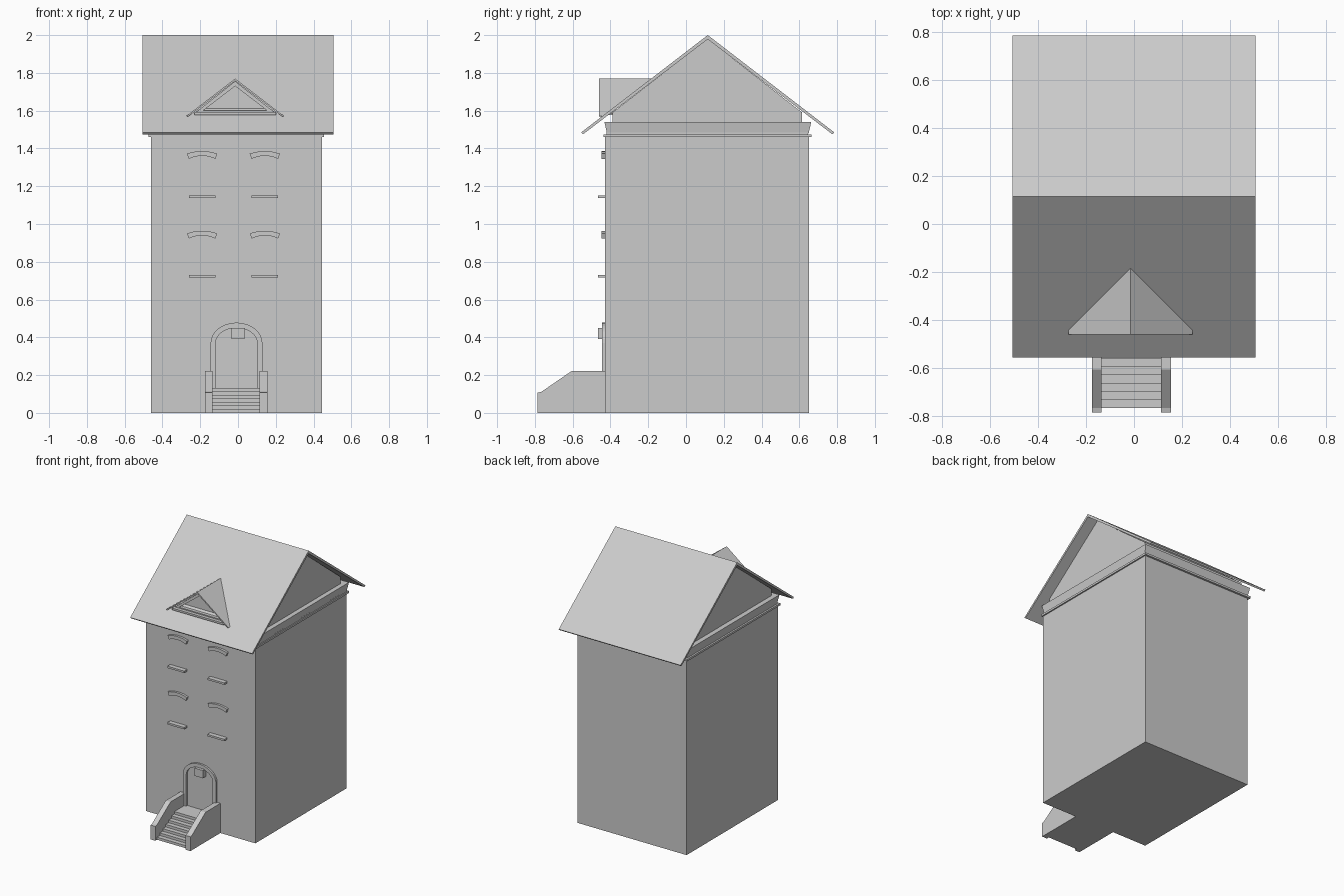
import bpy
import bmesh
import math
from mathutils import Vector

cube = bpy.data.objects.get("Cube")
if cube:
    bpy.data.objects.remove(cube, do_unlink=True)

grey = bpy.data.materials.new("plain grey")
grey.use_nodes = True
grey.diffuse_color = (0.6, 0.6, 0.6, 1)
grey.node_tree.nodes["Principled BSDF"].inputs["Base Color"].default_value = (0.6, 0.6, 0.6, 1)


def finish(name, bm):
    bmesh.ops.recalc_face_normals(bm, faces=bm.faces)
    mesh = bpy.data.meshes.new(name)
    bm.to_mesh(mesh)
    bm.free()
    mesh.materials.append(grey)
    obj = bpy.data.objects.new(name, mesh)
    bpy.context.collection.objects.link(obj)
    return obj


def place(axis, a, b, t):
    return Vector((t, a, b)) if axis == "x" else Vector((a, t, b))


def extrude(bm, face, axis, depth):
    new = bmesh.ops.extrude_face_region(bm, geom=[face] if not isinstance(face, list) else face)
    verts = [g for g in new["geom"] if isinstance(g, bmesh.types.BMVert)]
    bmesh.ops.translate(bm, verts=verts, vec=place(axis, 0, 0, depth))


def prism(name, points, axis, start, end, clip=None):
    """Extrude a profile along an axis, optionally keeping the part above a plane."""
    bm = bmesh.new()
    face = bm.faces.new([bm.verts.new(place(axis, a, b, start)) for a, b in points])
    extrude(bm, face, axis, end - start)
    if clip:
        bmesh.ops.bisect_plane(bm, geom=bm.verts[:] + bm.edges[:] + bm.faces[:],
                               plane_co=clip[0], plane_no=clip[1], clear_inner=True)
        rim = [e for e in bm.edges if e.is_boundary]
        bmesh.ops.holes_fill(bm, edges=rim)
    return finish(name, bm)


def box(name, x0, x1, y0, y1, z0, z1):
    return prism(name, [(x0, z0), (x1, z0), (x1, z1), (x0, z1)], "y", y0, y1)


def band(name, outer, inner, y0, y1, closed=False):
    """A strip between two outlines on the front, given thickness along y."""
    bm = bmesh.new()
    a = [bm.verts.new((x, y0, z)) for x, z in outer]
    b = [bm.verts.new((x, y0, z)) for x, z in inner]
    n = len(a)
    faces = []
    for i in range(n if closed else n - 1):
        j = (i + 1) % n
        faces.append(bm.faces.new((a[i], a[j], b[j], b[i])))
    extrude(bm, faces, "y", y1 - y0)
    return finish(name, bm)


# Main block and cornice
WALL = -0.43
box("tower_walls", -0.46, 0.445, WALL, 0.65, 0, 1.465)
box("cornice_lower", -0.475, 0.455, -0.437, 0.665, 1.46, 1.475)
box("cornice_step", -0.462, 0.447, -0.42, 0.645, 1.475, 1.485)
flare = box("cornice_upper", -0.472, 0.455, -0.432, 0.663, 1.48, 1.54)
for v in flare.data.vertices:
    if v.co.z < 1.5:
        v.co.x *= 0.98
        v.co.y = 0.115 + (v.co.y - 0.115) * 0.975

# Attic with its gables
RIDGE_Y, SLOPE = 0.115, 0.776
prism("attic_gables", [(-0.39, 1.52), (0.615, 1.52), (0.615, 1.59),
                       (RIDGE_Y, 1.98), (-0.39, 1.59)], "x", -0.435, 0.42)

# Pitched roof sheet
prism("main_roof", [(-0.555, 1.485), (RIDGE_Y, 2.0), (0.785, 1.485), (0.775, 1.475),
                    (RIDGE_Y, 1.978), (-0.545, 1.475)], "x", -0.505, 0.505)

# Dormer: roof sheets trimmed at the main slope, frame and recessed panel
DX = -0.015
roof_plane = (Vector((0, RIDGE_Y, 1.99)), Vector((0, -SLOPE, 1)).normalized())
prism("dormer_roof", [(DX - 0.258, 1.572), (DX, 1.77), (DX + 0.258, 1.572), (DX + 0.25, 1.568),
                      (DX, 1.758), (DX - 0.25, 1.568)], "y", -0.46, 0, roof_plane)
prism("dormer_panel", [(DX - 0.22, 1.58), (DX + 0.22, 1.58), (DX, 1.755)],
      "y", -0.39, -0.37)
band("dormer_frame", [(DX - 0.225, 1.578), (DX + 0.225, 1.578), (DX, 1.756)],
     [(DX - 0.17, 1.6), (DX + 0.17, 1.6), (DX, 1.73)], -0.43, -0.38, True)
box("dormer_sill", DX - 0.215, DX + 0.215, -0.455, -0.39, 1.578, 1.592)

# Window lintels and sills on two storeys
for storey, base in (("lower", 0.0), ("upper", 0.422)):
    for side, cx in (("right", -0.19), ("left", 0.142)):
        steps = [i / 4 - 1 for i in range(9)]
        top = [(cx + 0.08 * t, base + 0.964 - 0.014 * t * t) for t in steps]
        low = [(cx + 0.07 * t, base + 0.939 - 0.016 * t * t) for t in steps]
        band(f"{storey}_{side}_lintel", top, low, -0.447, WALL + 0.01)
        box(f"{storey}_{side}_sill", cx - 0.07, cx + 0.07, -0.465, WALL + 0.01,
            base + 0.716, base + 0.73)


# Arched door surround and lamp
def arch(half, spring, rise):
    curve = [(math.cos(k * math.pi / 16), math.sin(k * math.pi / 16)) for k in range(17)]
    pts = [(-0.008 + half * c, spring + rise * s) for c, s in curve]
    return [(pts[0][0], 0.12)] + pts + [(pts[-1][0], 0.12)]


band("door_surround", arch(0.137, 0.37, 0.108), arch(0.11, 0.37, 0.08), -0.445, WALL + 0.01)
box("door_lamp", -0.035, 0.035, -0.467, WALL + 0.01, 0.392, 0.45)

# Entrance stairs between two sloping side walls
COUNT = 7
profile = [(WALL + 0.01, 0), (-0.765, 0)]
for i in range(COUNT):
    y = -0.765 + i * 0.034
    profile += [(y, (i + 1) * 0.019), (y + 0.034, (i + 1) * 0.019)]
profile.append((WALL + 0.01, COUNT * 0.019))
clean = [p for i, p in enumerate(profile) if p not in profile[:i]]
prism("entrance_steps", clean, "x", -0.14, 0.12)
for side, x0, x1 in (("right", -0.175, -0.135), ("left", 0.113, 0.155)):
    prism(f"{side}_stair_wall", [(WALL + 0.01, 0), (-0.785, 0), (-0.785, 0.107),
                                 (-0.765, 0.112), (-0.605, 0.222), (WALL + 0.01, 0.222)],
          "x", x0, x1)
